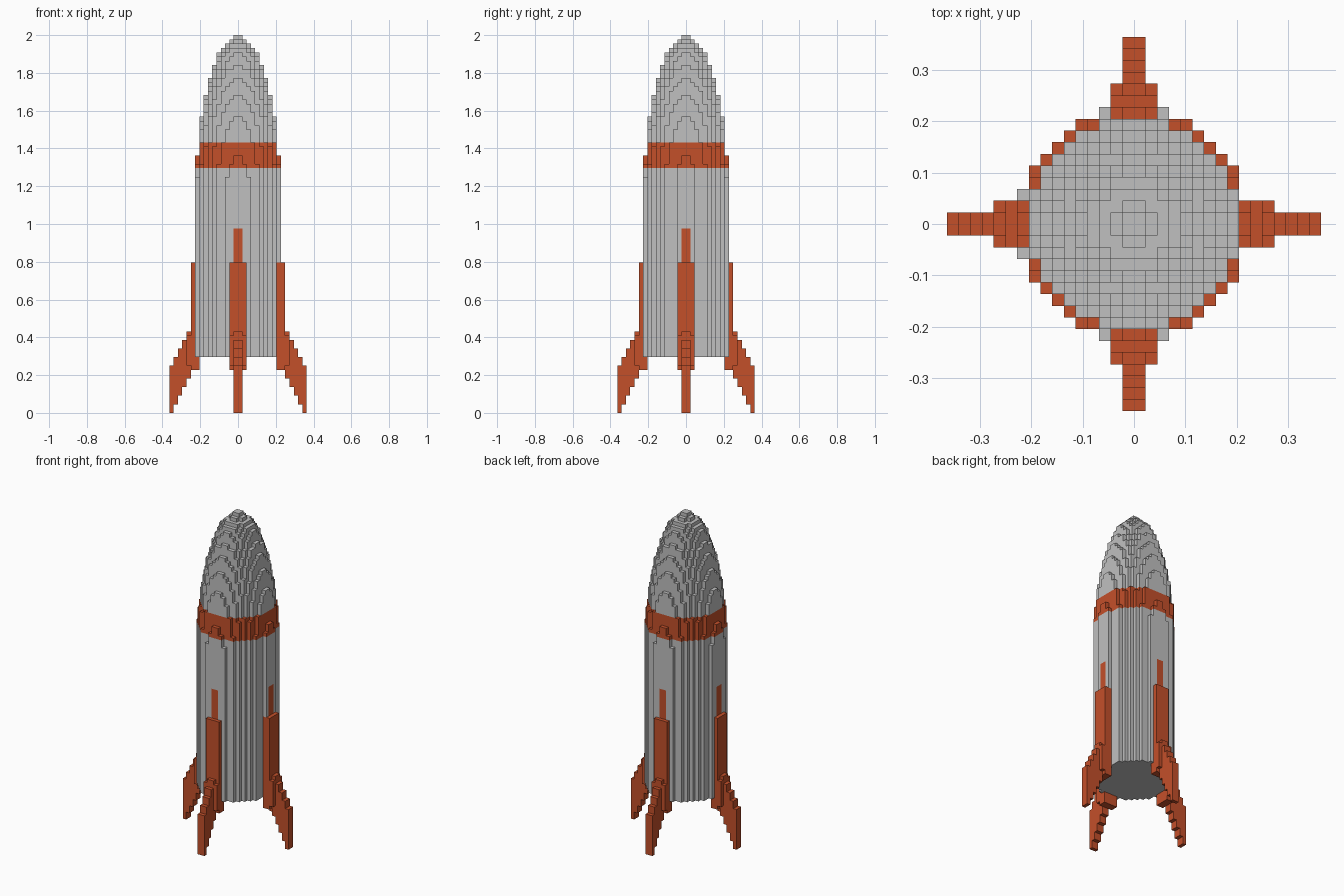
import bpy
import bmesh
import math

if "Cube" in bpy.data.objects:
    bpy.data.objects.remove(bpy.data.objects["Cube"], do_unlink=True)

U = 2.0 / 88          # block size: the rocket is 88 blocks tall
HULL_BASE, BAND_LOW, BAND_HIGH = 13, 57, 63


def material(name, rgb):
    m = bpy.data.materials.new(name)
    m.use_nodes = True
    m.diffuse_color = (*rgb, 1)
    m.node_tree.nodes["Principled BSDF"].inputs["Base Color"].default_value = (*rgb, 1)
    return m


GREY = material("light grey", (0.53, 0.53, 0.53))
ORANGE = material("burnt orange", (0.55, 0.08, 0.023))

# Nose profile: squared radius in blocks -> height in blocks
PROFILE = [(0.5, 88), (2.5, 87), (6.5, 86), (12.5, 85), (20.5, 84), (30.5, 81),
           (42.5, 78), (56.5, 74), (72.5, 69), (90.5, 60), (96.5, 55)]


def column_top(i, j):
    """Height of the hull over block (i, j), or None outside the hull."""
    r2 = (i + 0.5) ** 2 + (j + 0.5) ** 2
    if r2 > PROFILE[-1][0]:
        return None
    for (a, ta), (b, tb) in zip(PROFILE, PROFILE[1:]):
        if r2 <= b:
            return round(ta + (tb - ta) * (r2 - a) / (b - a))


# Fin steps: column outward from the axis, half thickness, bottom, top
FIN = [(9, 2, 10, 35), (9, 1, 35, 43), (10, 2, 10, 35), (11, 2, 11, 18),
       (11, 1, 8, 19), (12, 1, 6, 17), (13, 1, 4, 15), (14, 1, 2, 13), (15, 1, 0, 11)]


def fin_cells(turns):
    cells = set()
    for col, half, low, high in FIN:
        for j in range(-half, half):
            a, b = col, j
            for _ in range(turns):
                a, b = -b - 1, a
            cells.update((a, b, k) for k in range(low, high))
    return cells


fins = {name: fin_cells(t) for t, name in
        enumerate(("left_fin", "back_fin", "right_fin", "front_fin"))}
fin_all = set().union(*fins.values())

# Stepped hull, split into lower body, painted band and nose
hull = set()
for i in range(-10, 10):
    for j in range(-10, 10):
        top = column_top(i, j)
        if top is None or (i == 9 and j in (-3, 2)):
            continue
        hull.update((i, j, k) for k in range(HULL_BASE, top))
hull -= fin_all
filled = hull | fin_all

SIDES = {(1, 0): ((1, 0), (1, 1)), (-1, 0): ((0, 1), (0, 0)),
         (0, 1): ((1, 1), (0, 1)), (0, -1): ((0, 0), (1, 0))}


def block_object(name, cells, mat):
    """Outer skin of a set of blocks, with each side wall as one tall strip."""
    bm = bmesh.new()
    verts = {}

    def quad(*pts):
        vs = []
        for p in pts:
            if p not in verts:
                verts[p] = bm.verts.new([c * U for c in p])
            vs.append(verts[p])
        bm.faces.new(vs)

    for i, j, k in sorted(cells):
        # top and bottom
        if (i, j, k + 1) not in filled:
            z = k + 1
            quad((i, j, z), (i + 1, j, z), (i + 1, j + 1, z), (i, j + 1, z))
        if (i, j, k - 1) not in filled:
            quad((i, j, k), (i, j + 1, k), (i + 1, j + 1, k), (i + 1, j, k))
        # walls
        for (dx, dy), (p, q) in SIDES.items():
            def bare(z):
                return (i, j, z) in cells and (i + dx, j + dy, z) not in filled
            if not bare(k) or bare(k - 1):
                continue
            z = k + 1
            while bare(z):
                z += 1
            a, b = (i + p[0], j + p[1]), (i + q[0], j + q[1])
            quad((*a, k), (*b, k), (*b, z), (*a, z))
    mesh = bpy.data.meshes.new(name)
    bm.to_mesh(mesh)
    bm.free()
    mesh.materials.append(mat)
    obj = bpy.data.objects.new(name, mesh)
    bpy.context.scene.collection.objects.link(obj)
    return obj


block_object("hull_body", {c for c in hull if c[2] < BAND_LOW}, GREY)
block_object("hull_band", {c for c in hull if BAND_LOW <= c[2] < BAND_HIGH}, ORANGE)
block_object("nose_cone", {c for c in hull if c[2] >= BAND_HIGH}, GREY)
for fin_name, fin in fins.items():
    block_object(fin_name, fin, ORANGE)
